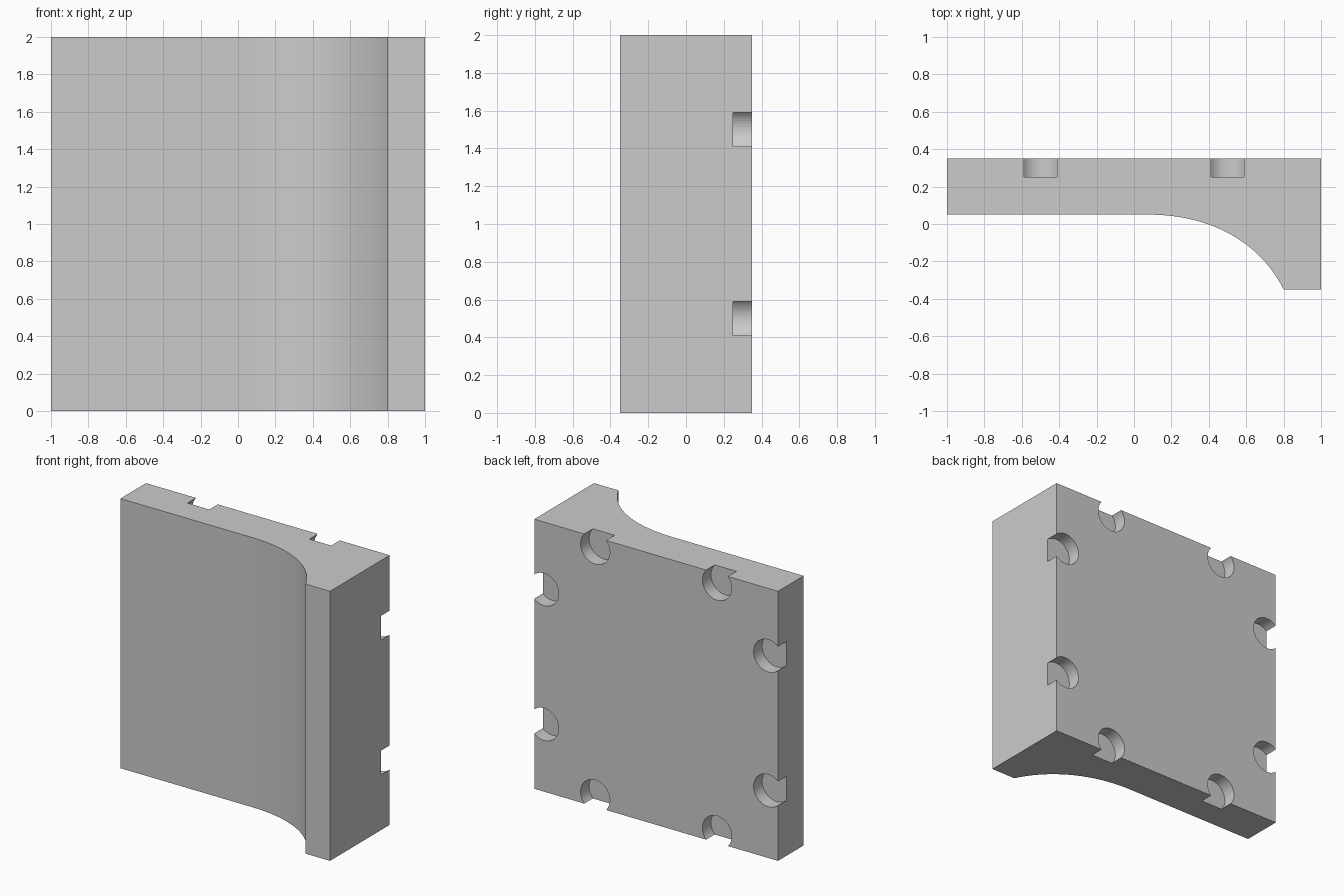
import bpy, bmesh
from math import radians
from mathutils import Vector, Matrix
from mathutils.geometry import interpolate_bezier

if "Cube" in bpy.data.objects:
    bpy.data.objects.remove(bpy.data.objects["Cube"])

HEIGHT = 2.0
BACK_Y, FRONT_Y, FACE_Y = 0.35, -0.35, 0.05


def make_object(name, bm):
    bmesh.ops.recalc_face_normals(bm, faces=bm.faces)
    mesh = bpy.data.meshes.new(name)
    bm.to_mesh(mesh)
    bm.free()
    obj = bpy.data.objects.new(name, mesh)
    bpy.context.collection.objects.link(obj)
    return obj


# Wall panel: plan outline with a concave flare into the right-hand rib
flare = interpolate_bezier(Vector((0.08, FACE_Y)), Vector((0.40, FACE_Y)),
                           Vector((0.67, -0.09)), Vector((0.80, FRONT_Y)), 33)
outline = [(-1, BACK_Y), (-1, FACE_Y)] + [(p.x, p.y) for p in flare]
outline += [(1, FRONT_Y), (1, BACK_Y)]

bm = bmesh.new()
base = bm.faces.new([bm.verts.new((x, y, 0)) for x, y in outline])
top = bmesh.ops.extrude_face_region(bm, geom=[base], use_keep_orig=True)["geom"]
bmesh.ops.translate(bm, vec=(0, 0, HEIGHT),
                    verts=[v for v in top if isinstance(v, bmesh.types.BMVert)])
panel = make_object("wall_panel", bm)

# Round sockets in the back, two breaking through each of the four edges
RADIUS, DEPTH, INSET = 0.12, 0.10, 0.08
edge = 1 - INSET
spots = []
for a in (-0.5, 0.5):
    for b in (-edge, edge):
        spots += [(a, b), (b, a)]

bm = bmesh.new()
for x, z in spots:
    place = Matrix.Translation((x, BACK_Y, z + 1)) @ Matrix.Rotation(radians(90), 4, "X")
    bmesh.ops.create_cone(bm, cap_ends=True, segments=48, radius1=RADIUS,
                          radius2=RADIUS, depth=DEPTH * 2, matrix=place)
cutter = make_object("socket_cutter", bm)
cutter.hide_render = True
cutter.display_type = "WIRE"

cut = panel.modifiers.new("sockets", "BOOLEAN")
cut.operation = "DIFFERENCE"
cut.solver = "EXACT"
cut.object = cutter
